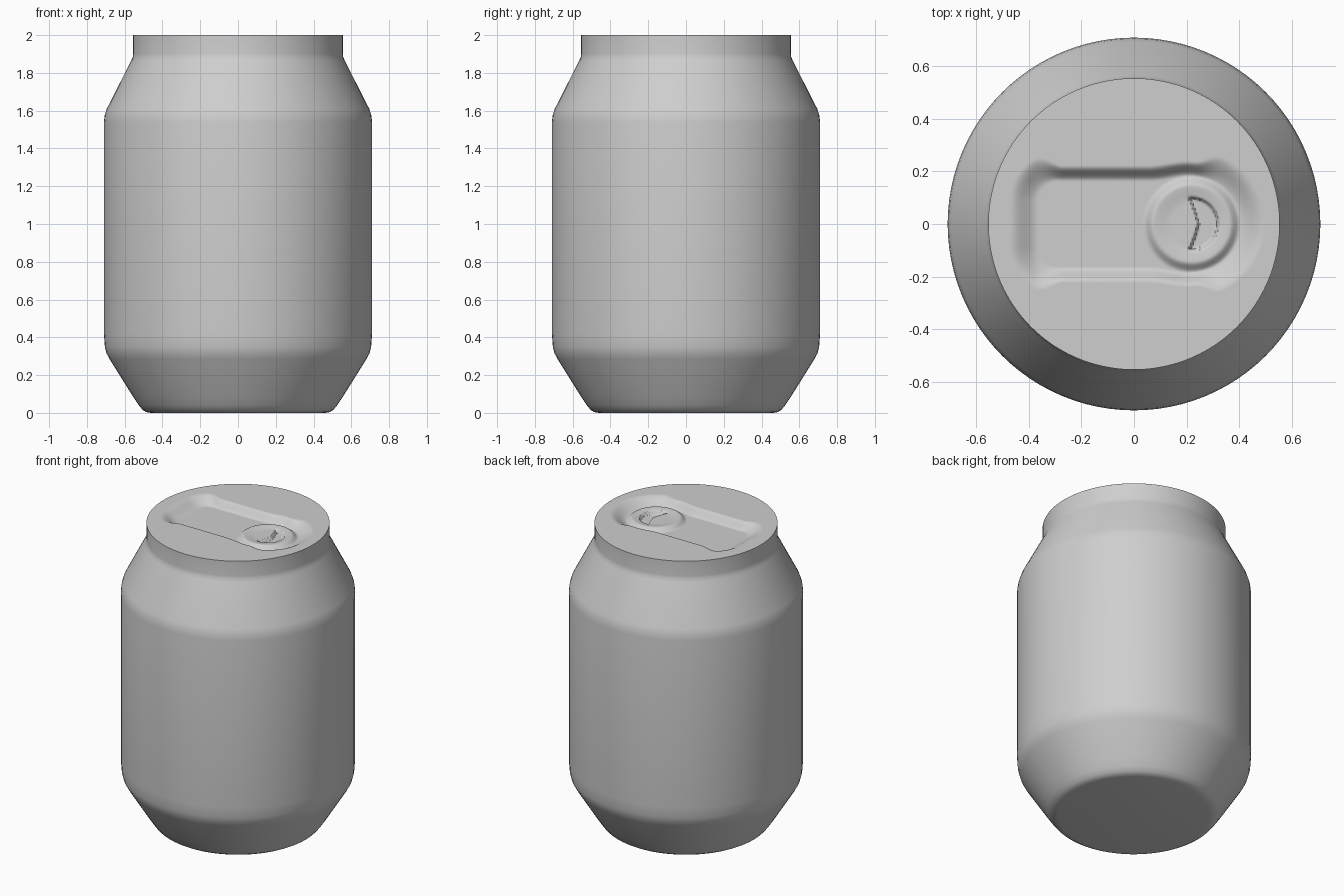
import bpy, bmesh, math

if "Cube" in bpy.data.objects:
    bpy.data.objects.remove(bpy.data.objects["Cube"])

metal = bpy.data.materials.new("plain grey metal")
metal.diffuse_color = (0.62, 0.62, 0.62, 1)
metal.use_nodes = True
metal.node_tree.nodes["Principled BSDF"].inputs["Base Color"].default_value = metal.diffuse_color
RIM = 0.555


def finish(name, bm, angle):
    bmesh.ops.recalc_face_normals(bm, faces=bm.faces)
    mesh = bpy.data.meshes.new(name)
    bm.to_mesh(mesh)
    bm.free()
    mesh.materials.append(metal)
    ob = bpy.data.objects.new(name, mesh)
    bpy.context.collection.objects.link(ob)
    bpy.ops.object.select_all(action='DESELECT')
    ob.select_set(True)
    bpy.context.view_layer.objects.active = ob
    bpy.ops.object.shade_smooth_by_angle(angle=math.radians(angle))
    return ob


# Can body: turned profile with flat base, chamfers and neck
profile = [(0.46, 0), (0.485, 0.004), (0.505, 0.016), (0.525, 0.04), (0.555, 0.085),
           (0.68, 0.285), (0.696, 0.315), (0.705, 0.35), (0.71, 0.42),
           (0.71, 1.54), (0.706, 1.575), (0.695, 1.61), (0.565, 1.865),
           (0.557, 1.885), (RIM, 1.90), (RIM, 2.0)]
N = 96
bm = bmesh.new()
rings = [[bm.verts.new((r * math.cos(2 * math.pi * i / N), r * math.sin(2 * math.pi * i / N), z))
          for i in range(N)] for r, z in profile]
for a, b in zip(rings, rings[1:]):
    for i in range(N):
        j = (i + 1) % N
        bm.faces.new((a[i], a[j], b[j], b[i]))
bm.faces.new(rings[0][::-1])
finish("can_body", bm, 40)


def step(a, b, t):
    t = min(1, max(0, (t - a) / (b - a)))
    return t * t * (3 - 2 * t)


def lid_height(x, y):
    # Pressed slot: rounded box joined to a circle round the tab
    qx, qy = abs(x + 0.05) - 0.24, abs(y) - 0.09
    box = math.hypot(max(qx, 0), max(qy, 0)) + min(max(qx, qy), 0) - 0.10
    r = math.hypot(x - 0.22, y)
    k = 0.05
    h = max(k - abs(box - (r - 0.20)), 0) / k
    d = min(box, r - 0.20) - h * h * k / 4
    # End of the slot slopes more gently than its sides
    soft = 0.03 + 0.05 * step(0.25, 0.36, abs(x + 0.02))
    z = -0.045 * (1 - step(-0.025, soft, d))
    # Round tab with a slightly dished face
    z += 0.024 * (1 - step(0.145, 0.185, r)) - 0.008 * (1 - step(0.08, 0.15, r))
    # Crescent finger hole
    inner = 0.21 + 0.035 * max(0, 1 - abs(y) / 0.095) ** 0.8
    crescent = max(r - 0.10, inner - x)
    z -= 0.022 * (1 - step(-0.006, 0.004, crescent))
    return z


# Lid: fine grid mapped onto a disc, pressed by the height rule
M = 180
bm = bmesh.new()
grid = []
for j in range(M + 1):
    row = []
    for i in range(M + 1):
        u, v = 2 * i / M - 1, 2 * j / M - 1
        x = RIM * u * math.sqrt(1 - v * v / 2)
        y = RIM * v * math.sqrt(1 - u * u / 2)
        row.append(bm.verts.new((x, y, 2.0 + lid_height(x, y))))
    grid.append(row)
for j in range(M):
    for i in range(M):
        bm.faces.new((grid[j][i], grid[j][i + 1], grid[j + 1][i + 1], grid[j + 1][i]))
lid = finish("pressed_lid", bm, 45)
if lid.data.polygons[0].normal.z < 0:
    lid.data.flip_normals()
